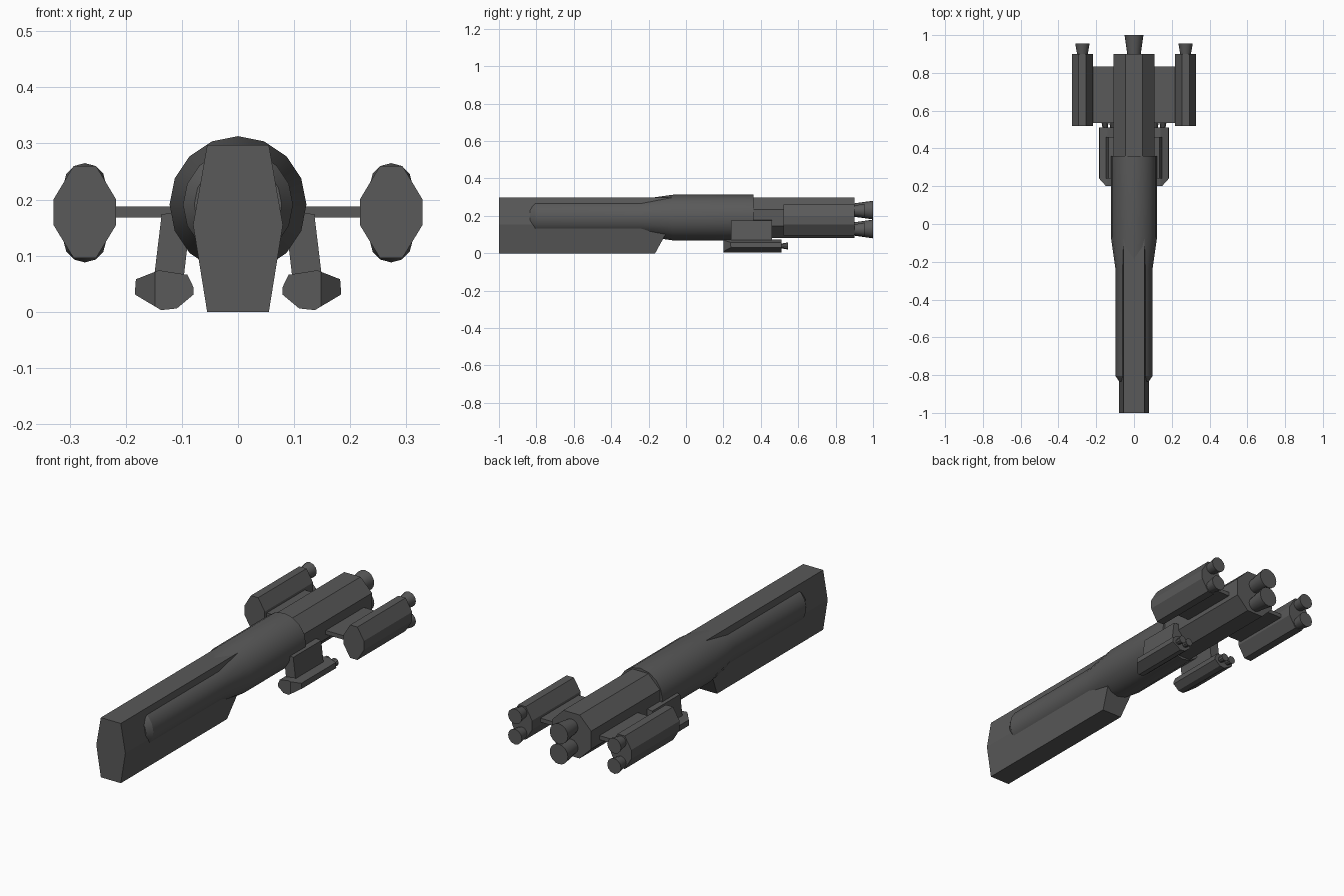
import bpy, bmesh, math
from mathutils import Vector

if "Cube" in bpy.data.objects:
    bpy.data.objects.remove(bpy.data.objects["Cube"])

grey = bpy.data.materials.new("dark_grey")
grey.diffuse_color = (0.1, 0.1, 0.1, 1)
grey.use_nodes = True
grey.node_tree.nodes["Principled BSDF"].inputs["Base Color"].default_value = grey.diffuse_color


def finish(name, bm, smooth=False):
    bmesh.ops.recalc_face_normals(bm, faces=bm.faces[:])
    me = bpy.data.meshes.new(name)
    bm.to_mesh(me)
    bm.free()
    me.materials.append(grey)
    ob = bpy.data.objects.new(name, me)
    bpy.context.collection.objects.link(ob)
    if smooth:
        bpy.ops.object.select_all(action='DESELECT')
        ob.select_set(True)
        bpy.context.view_layer.objects.active = ob
        bpy.ops.object.shade_smooth_by_angle(angle=math.radians(30))
    return ob


def loft(rings):
    bm = bmesh.new()
    loops = [[bm.verts.new(p) for p in ring] for ring in rings]
    n = len(loops[0])
    for a, b in zip(loops, loops[1:]):
        for i in range(n):
            j = (i + 1) % n
            bm.faces.new((a[i], a[j], b[j], b[i]))
    bm.faces.new(loops[0])
    bm.faces.new(loops[-1])
    return bm


def prism(pts, y0, y1, slope=0.0):
    return loft([[(x, y0, z) for x, z in pts],
                 [(x, y1 + slope * z, z) for x, z in pts]])


def lathe(x, z, profile, n, turn=0.0):
    ang = [2 * math.pi * (i + turn) / n for i in range(n)]
    return loft([[(x + r * math.cos(a), y, z + r * math.sin(a)) for a in ang]
                 for y, r in profile])


# Long six-sided prow with a raked rear edge
prow = [(-.055, 0), (.055, 0), (.08, .155), (.055, .297), (-.055, .297), (-.08, .155)]
finish("prow", prism(prow, -1, -.165, .55))

# Round central fuselage
finish("fuselage", lathe(0, .191, [(-.835, .078), (-.805, .098), (-.24, .098),
                                   (-.07, .122), (.36, .122)], 16), True)

# Octagonal engine block and its two nozzles
finish("engine_block", lathe(0, .19, [(.3, .117), (.9, .117)], 8, .5))
for z in (.13, .231):
    finish("main_nozzle", lathe(0, z, [(.88, .033), (1, .05)], 16), True)

for s in (-1, 1):
    # Flat wing
    wing = [(s * .05, .168), (s * .23, .168), (s * .23, .188), (s * .05, .188)]
    finish("wing", prism(wing, .535, .835))

    # Wing pod with two nozzles
    pod = [(.02, .096), (.056, .155), (.056, .2), (.02, .26),
           (-.02, .26), (-.056, .2), (-.056, .155), (-.02, .096)]
    finish("wing_pod", prism([(s * (.273 + x), z) for x, z in pod], .52, .9))
    for z in (.126, .227):
        finish("wing_nozzle", lathe(s * .273, z, [(.88, .025), (.955, .038)], 12), True)

    # Slanted strut under the fuselage
    strut = [(.098, .05), (.151, .05), (.136, .174), (.083, .18)]
    finish("strut", prism([(s * x, z) for x, z in strut], .24, .46))

    # Lower pod with its outer front corner cut off
    low = [(.079, .043), (.09, .066), (.141, .074), (.182, .058),
           (.184, .031), (.137, .003), (.109, .006), (.079, .031)]
    bm = prism([(s * x, z) for x, z in low], .2, .51)
    bmesh.ops.bisect_plane(bm, geom=bm.verts[:] + bm.edges[:] + bm.faces[:],
                           plane_co=Vector((s * .148, .2, 0)),
                           plane_no=Vector((s * .04, -.036, 0)).normalized(),
                           clear_outer=True)
    bmesh.ops.holes_fill(bm, edges=bm.edges[:], sides=0)
    finish("lower_pod", bm)
    for x in (.112, .153):
        finish("lower_nozzle", lathe(s * x, .039, [(.5, .012), (.545, .02)], 10), True)
